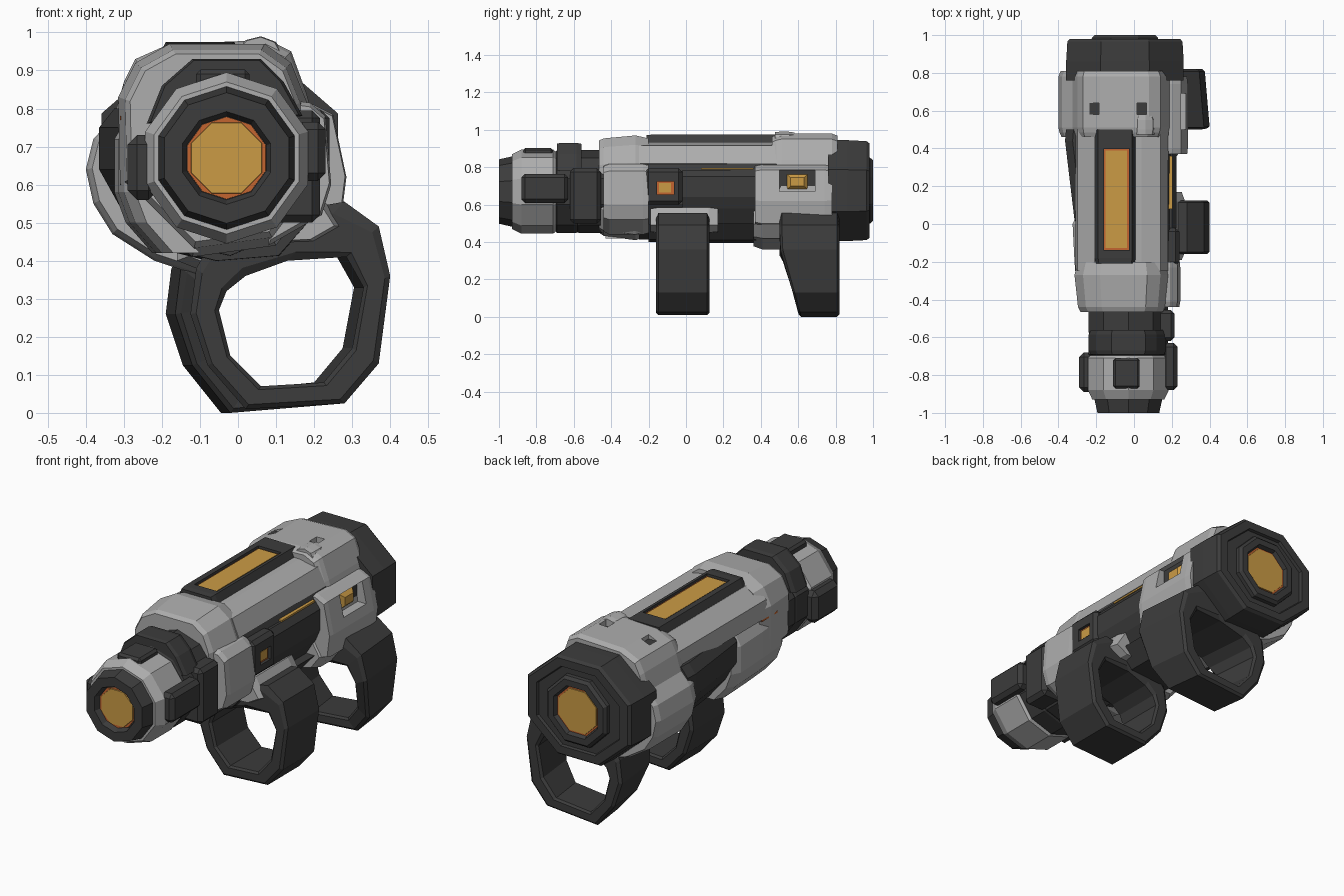
import bpy, bmesh, math

if "Cube" in bpy.data.objects:
    bpy.data.objects.remove(bpy.data.objects["Cube"])

def material(name, r, g, b):
    m = bpy.data.materials.new(name)
    m.diffuse_color = (r, g, b, 1)
    m.use_nodes = True
    m.node_tree.nodes["Principled BSDF"].inputs["Base Color"].default_value = m.diffuse_color
    return m

LIGHT = material("light_grey", 0.42, 0.42, 0.42)
DARK = material("dark_grey", 0.045, 0.045, 0.045)
GOLD = material("gold", 0.60, 0.33, 0.06)
ORANGE = material("orange", 0.55, 0.13, 0.03)

def finish(name, bm, mat):
    bmesh.ops.recalc_face_normals(bm, faces=bm.faces)
    me = bpy.data.meshes.new(name)
    bm.to_mesh(me)
    bm.free()
    me.materials.append(mat)
    ob = bpy.data.objects.new(name, me)
    bpy.context.collection.objects.link(ob)
    return ob

def loft(name, rings, mat, closed=False):
    """Skin equal-length rings of 3D points; cap the ends unless closed."""
    bm = bmesh.new()
    vs = [[bm.verts.new(p) for p in ring] for ring in rings]
    n = len(vs[0])
    pairs = list(zip(vs, vs[1:])) + ([(vs[-1], vs[0])] if closed else [])
    for a, b in pairs:
        for i in range(n):
            j = (i + 1) % n
            bm.faces.new((a[i], a[j], b[j], b[i]))
    if not closed:
        bm.faces.new(vs[0])
        bm.faces.new(vs[-1])
    return finish(name, bm, mat)

def prism(name, pts, steps, mat, centre=None):
    """XZ profile carried along y; steps are (y, scale about centre)."""
    cx, cz = centre or (sum(p[0] for p in pts) / len(pts), sum(p[1] for p in pts) / len(pts))
    return loft(name, [[(cx + (x - cx) * s, y, cz + (z - cz) * s) for x, z in pts]
                       for y, s in steps], mat)

def lathe(name, cx, cz, n, steps, mat, sx=1.0, sz=1.0):
    """n-sided turned part along y with flats at the sides; steps are (y, radius)."""
    pts = [(cx + sx * math.cos(math.tau * (i + .5) / n),
            cz + sz * math.sin(math.tau * (i + .5) / n)) for i in range(n)]
    return prism(name, pts, steps, mat, (cx, cz))

def box(name, x0, x1, y0, y1, z0, z1, mat, bevel=0.012):
    bm = bmesh.new()
    bmesh.ops.create_cube(bm, size=1)
    for v in bm.verts:
        v.co = ((x0 + x1) / 2 + v.co.x * (x1 - x0), (y0 + y1) / 2 + v.co.y * (y1 - y0),
                (z0 + z1) / 2 + v.co.z * (z1 - z0))
    if bevel:
        bmesh.ops.bevel(bm, geom=bm.edges[:], offset=bevel, segments=1, affect='EDGES')
    return finish(name, bm, mat)

def cut(ob, *dims):
    c = box("cutter", *dims, DARK, 0)
    c.hide_render = True
    m = ob.modifiers.new("pocket", 'BOOLEAN')
    m.operation, m.object, m.solver = 'DIFFERENCE', c, 'EXACT'
    bpy.context.view_layer.objects.active = ob
    bpy.ops.object.modifier_apply(modifier=m.name)
    bpy.data.objects.remove(c)

MX, MZ = -0.03, 0.67   # barrel axis

# Muzzle: dark lens ring, gold lens, light housing
lathe("muzzle_ring", MX, MZ, 10, [(-.88, .19), (-.93, .188), (-1, .172), (-1, .122), (-.97, .11)], DARK)
lathe("muzzle_lens_rim", MX, MZ, 10, [(-.96, .11), (-.973, .108)], ORANGE)
lathe("muzzle_lens", MX, MZ, 8, [(-.96, .104), (-.978, .1)], GOLD)
lathe("muzzle_housing", MX, MZ, 10, [(-.68, .2), (-.71, .225), (-.88, .225), (-.93, .2), (-.93, .17)], LIGHT)
box("muzzle_side_pad_right", .15, .23, -.88, -.63, .61, .765, DARK, .02)
box("muzzle_side_pad_left", -.29, -.21, -.89, -.68, .56, .73, DARK, .025)
box("muzzle_top_pad", -.11, .03, -.87, -.71, .84, .903, DARK)

# Collars between muzzle and body
lathe("front_collar", MX, MZ, 10, [(-.71, .19), (-.69, .222), (-.59, .222), (-.56, .21)], DARK)
prism("collar_top_block", [(-.24, .76), (-.2, .86), (-.12, .93), (.06, .93), (.12, .87), (.17, .78)],
      [(-.69, .95), (-.67, 1), (-.585, 1), (-.56, .94)], DARK)
lathe("rear_collar", MX, MZ, 10, [(-.6, .21), (-.57, .222), (-.42, .222)], DARK)
box("collar_side_block", .08, .215, -.62, -.455, .5, .795, DARK, .02)

# Main dark core
core = [(-.29, .6), (-.3, .8), (-.2, .91), (.06, .91), (.17, .84), (.2, .78),
        (.2, .6), (.12, .46), (-.02, .4), (-.16, .43)]
prism("body_core", core, [(-.25, .95), (.6, 1)], DARK)

# Light front shoulder and its slanted right-hand block
shoulder = [(-.31, .6), (-.315, .83), (-.27, .92), (-.18, .97), (.07, .97), (.14, .92),
            (.18, .82), (.19, .56), (.1, .44), (-.12, .41)]
prism("front_shoulder", shoulder, [(-.465, .88), (-.44, .93), (-.27, 1), (-.2, .93)], LIGHT)
flank = [(.08, .83), (.19, .815), (.23, .78), (.245, .6), (.22, .52), (.08, .44)]
prism("front_side_block", flank, [(-.44, .93), (-.41, 1), (-.23, 1), (-.2, .96)], LIGHT)

# Upper rail shell running to the back hood
rail = [(-.31, .78), (-.3, .87), (-.21, .935), (.04, .935), (.14, .915), (.18, .82), (.1, .8), (-.2, .76)]
prism("upper_shell", rail, [(-.25, 1), (.52, 1)], LIGHT)

# Right side panels and small front window
box("side_gold_strip", .15, .203, .08, .36, .787, .796, GOLD, 0)
prism("side_panel", [(.1, .79), (.2, .785), (.225, .75), (.225, .64), (.2, .58), (.12, .45), (.05, .45)],
      [(-.02, 1), (.4, 1)], DARK)
p = box("front_window_panel", .12, .24, -.22, -.02, .6, .795, DARK, .02)
cut(p, .222, .3, -.155, -.065, .655, .725)
box("front_window_gold", .2, .23, -.145, -.08, .665, .715, GOLD, 0)
box("front_window_rim", .2, .224, -.155, -.065, .655, .725, ORANGE, 0)

# Left side panels
left_dark = [(-.02, -.28), (.02, -.315), (.44, -.365), (.5, -.36), (.5, -.22), (-.02, -.22)]
loft("left_dark_panel", [[(x + dx, y, z) for y, x in left_dark]
                         for z, dx in ((.43, .15), (.55, .05), (.64, 0), (.75, 0), (.8, .04))], DARK)
left_light = [(-.43, -.27), (-.38, -.3), (-.2, -.315), (0, -.325), (.05, -.3), (.05, -.2), (-.43, -.2)]
loft("left_light_panel", [[(x + dx, y, z) for y, x in left_light]
                          for z, dx in ((.42, .1), (.5, .03), (.58, 0), (.72, 0), (.77, .03))], LIGHT)
box("left_orange_strip", -.31, -.2, -.33, -.2, .77, .78, ORANGE, 0)

# Top panel with recessed gold bar
p = prism("top_panel", [(-.225, .9), (-.19, .975), (-.01, .975), (.025, .9)],
          [(-.21, .95), (-.18, 1), (.5, 1)], DARK, (-.1, .9))
cut(p, -.16, -.025, -.14, .4, .958, 1.1)
box("top_bar_rim", -.158, -.027, -.138, .398, .95, .963, ORANGE, 0)
box("top_gold_bar", -.15, -.037, -.128, .388, .95, .968, GOLD, 0)

# Rear light hood with two top notches
hood = [(-.4, .64), (-.38, .72), (-.325, .78), (-.3, .87), (-.27, .93), (-.18, .97), (.08, .98), (.14, .95),
        (.18, .84), (.22, .7), (.25, .5), (.1, .41), (-.1, .36), (-.22, .4), (-.33, .47), (-.38, .55)]
p = prism("rear_hood", hood, [(.46, .94), (.485, .98), (.51, 1), (.78, 1), (.81, .96)], LIGHT)
for x in (-.21, .04):
    cut(p, x - .025, x + .025, .58, .64, .94, 1.1)
    box("hood_notch_floor", x - .025, x + .025, .58, .64, .9, .945, DARK, 0)
prism("hood_ridge", [(-.01, .95), (.02, .98), (.06, .99), (.1, .975), (.12, .94)],
      [(.475, .9), (.5, 1), (.55, 1), (.58, .8)], LIGHT)

# Rear right block with deep window
p = prism("rear_side_block", [(.08, .83), (.2, .81), (.25, .785), (.285, .62), (.27, .5), (.08, .44)],
          [(.37, .96), (.4, 1), (.74, 1), (.78, .95)], LIGHT)
cut(p, .215, .4, .5, .69, .67, .785)
box("rear_window_floor", .19, .22, .5, .69, .67, .785, DARK, 0)
loft("rear_window_gold", [[(x, .595 + sy * hy, .722 + sz * hz)
                           for sy, sz in ((-1, -1), (1, -1), (1, 1), (-1, 1))]
                          for x, hy, hz in ((.215, .06, .045), (.24, .035, .022))], GOLD)

# Rear cap with gold lens
CX, CZ = -0.048, 0.675
lathe("rear_cap", CX, CZ, 8, [(.76, .298), (.86, .298), (.965, .292), (.98, .28), (.98, .235),
                              (.965, .23)], DARK, 1.13, .98)
lathe("rear_lens_ring", CX, CZ, 8, [(.93, .195), (.985, .19), (1, .175), (1, .14), (.975, .13)], DARK)
lathe("rear_lens_rim", CX, CZ, 8, [(.96, .132), (.979, .13)], ORANGE)
lathe("rear_lens", CX, CZ, 8, [(.96, .124), (.984, .12)], GOLD)

# Underside: light struts above the grips and the belly plate
prism("front_grip_saddle", [(-.1, .44), (.2, .45), (.27, .49), (.21, .585), (-.1, .585)],
      [(-.19, .9), (-.15, 1), (.12, 1), (.17, .9)], LIGHT)
prism("rear_grip_strut", [(-.16, .4), (-.06, .36), (.2, .42), (.26, .5), (.2, .6), (-.16, .6)],
      [(.36, .85), (.41, 1), (.55, 1)], LIGHT)
prism("belly_plate", [(-.2, .5), (-.16, .42), (-.06, .395), (.12, .41), (.2, .5)],
      [(-.2, .9), (.1, 1), (.45, 1)], DARK)
box("rear_belly_block", -.14, .2, .54, .82, .42, .56, DARK, .03)

# Two loop grips: faceted bands on one outline, the rear one wider on the left and skewed
outer = [(.02, .01), (.28, .025), (.37, .13), (.4, .36), (.37, .49), (.28, .555),
         (-.04, .5), (-.11, .38), (-.125, .26), (-.08, .125)]
inner = [(.06, .07), (.225, .08), (.3, .17), (.33, .33), (.285, .41), (.13, .4),
         (.02, .36), (-.03, .32), (-.05, .27), (-.02, .15)]

def grip(name, front_low, front_high, back, left, skew):
    def ring(t, inset):
        pts = []
        for i, ((ox, oz), (ix, iz)) in enumerate(zip(outer, inner)):
            f = front_low + (front_high - front_low) * min(1, oz / .38) + inset[0]
            dx = (left if i == 0 or i > 5 else 0) + t * skew
            dz = -.01 if left and i == 0 else 0
            pts.append((ox + (ix - ox) * inset[1] + dx, back - inset[0] if t else f,
                        oz + (iz - oz) * inset[1] + dz))
        return pts
    edge, side, lip, hole = (.012, 0), (0, .2), (0, .85), (.012, 1)
    loft(name, [ring(0, i) for i in (edge, side, lip, hole)] +
         [ring(1, i) for i in (hole, lip, side, edge)], DARK, closed=True)

grip("front_grip", -.16, -.16, .125, 0, 0)
grip("rear_grip", .605, .5, .82, -.04, -.025)
